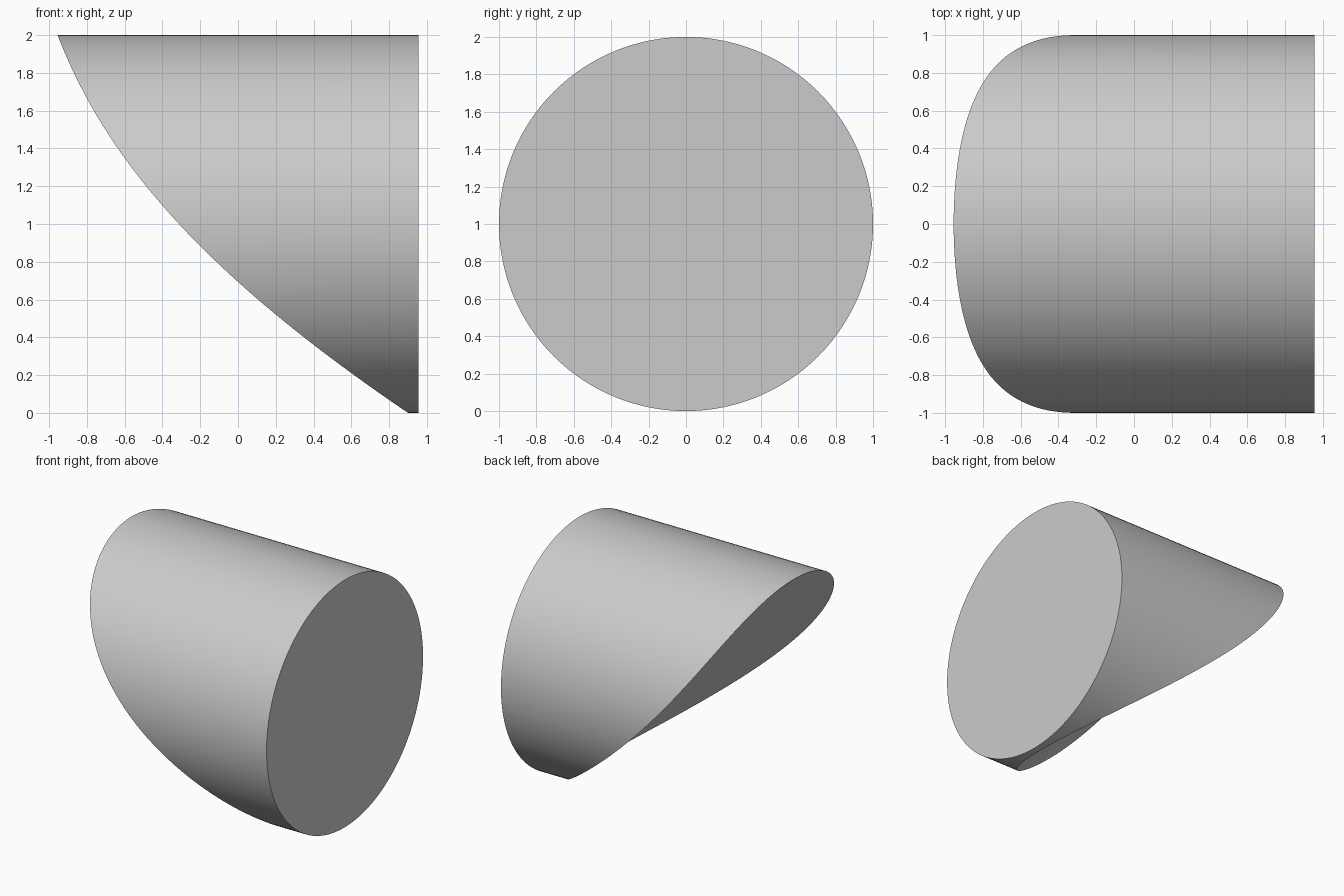
import bpy, bmesh, math

cube = bpy.data.objects.get("Cube")
if cube:
    bpy.data.objects.remove(cube, do_unlink=True)

SEGMENTS = 128
END_X = 0.955        # flat end of the branch
LOW_X = 0.9          # where the saddle meets the underside
SADDLE_RADIUS = 2.5  # radius of the oblique cylinder that cuts the branch

grey = bpy.data.materials.new("plain_grey")
grey.use_nodes = True
colour = (0.6, 0.6, 0.6, 1)
grey.diffuse_color = colour
grey.node_tree.nodes["Principled BSDF"].inputs["Base Color"].default_value = colour


def saddle_x(y, z):
    """x of the oblique concave cut at a point of the branch wall."""
    run = (LOW_X + END_X) / 2
    bulge = SADDLE_RADIUS - math.sqrt(SADDLE_RADIUS ** 2 - y * y)
    return -END_X + (2 - z) * run - bulge * math.hypot(1, run)


# Branch wall between the flat end and the saddle edge
bm = bmesh.new()
flat_ring, saddle_ring = [], []
for i in range(SEGMENTS):
    a = math.tau * i / SEGMENTS
    y, z = math.cos(a), 1 + math.sin(a)
    flat_ring.append(bm.verts.new((END_X, y, z)))
    saddle_ring.append(bm.verts.new((saddle_x(y, z), y, z)))
for i in range(SEGMENTS):
    j = (i + 1) % SEGMENTS
    bm.faces.new((flat_ring[i], flat_ring[j], saddle_ring[j], saddle_ring[i]))

# Flat end
bm.faces.new(flat_ring)

# Saddle face: straight strips joining upper and lower edge points
for i in range(SEGMENTS // 2):
    strip = [saddle_ring[k % SEGMENTS] for k in (i, i + 1, -i - 1, -i)]
    bm.faces.new(list(dict.fromkeys(strip)))

bmesh.ops.recalc_face_normals(bm, faces=bm.faces)
mesh = bpy.data.meshes.new("saddle_cut_branch")
bm.to_mesh(mesh)
bm.free()
mesh.materials.append(grey)
branch = bpy.data.objects.new("saddle_cut_branch", mesh)
bpy.context.collection.objects.link(branch)

bpy.ops.object.select_all(action='DESELECT')
branch.select_set(True)
bpy.context.view_layer.objects.active = branch
bpy.ops.object.shade_smooth_by_angle(angle=math.radians(25))
